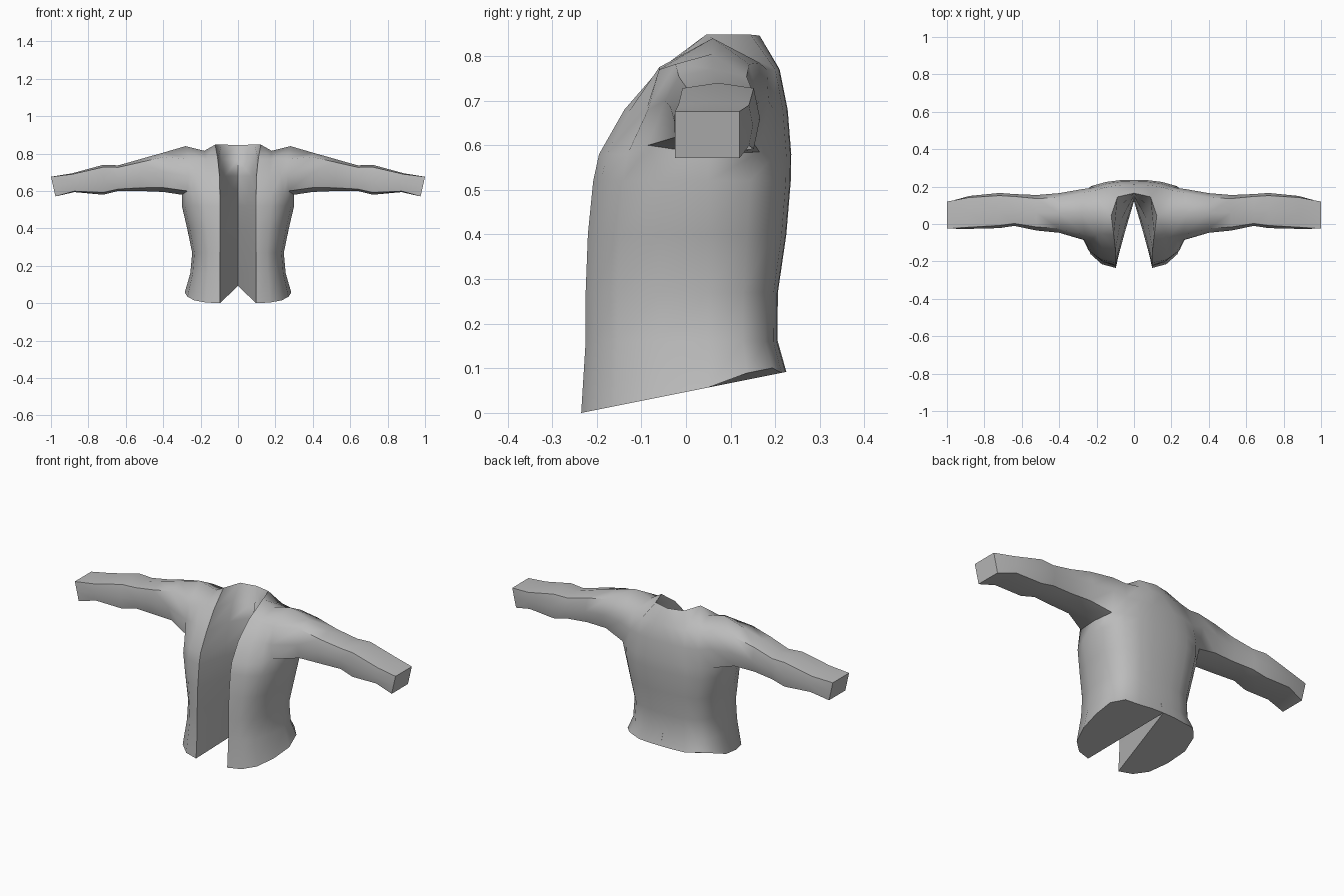
import bpy, bmesh

if "Cube" in bpy.data.objects:
    bpy.data.objects.remove(bpy.data.objects["Cube"])

bm = bmesh.new()


def strip(rows):
    """Bridge neighbouring rows of vertices, skipping cells marked None."""
    for a, b in zip(rows, rows[1:]):
        for j in range(len(a) - 1):
            face([a[j], a[j + 1], b[j + 1], b[j]])


def face(vs):
    if None in vs:
        return
    vs = list(dict.fromkeys(vs))
    if len(vs) > 2:
        bm.faces.new(vs)


# Torso half: each row runs from the front edge round the side to the back centre
FRONT = [(0, 0), (.4, .07), (.72, .26), (.92, .6), (1, 1)]
BACK = [(.94, .5), (.76, .82), (.5, .94), (.25, .99), (0, 1)]
YM = .05


def row(z, xf, yf, w, yb):
    pts = [[xf + (w - xf) * fx, yf + (YM - yf) * fy, z] for fx, fy in FRONT]
    pts += [[w * fx, YM + (yb - YM) * fy, z] for fx, fy in BACK]
    return pts


hem = row(0, .097, -.235, .285, .225)
for j, p in enumerate(hem):
    p[2] = .047 + .2 * p[1] + (.015 if j in (5, 6) else 0)
rows = [hem,
        row(.16, .097, -.225, .255, .205),
        row(.27, .097, -.225, .245, .206),
        row(.40, .097, -.22, .272, .225),
        row(.52, .097, -.208, .30, .235),
        row(.58, .097, -.195, .30, .236),
        row(.68, .099, -.138, .28, .228),
        row(.77, .108, -.06, .27, .21)]

# Armhole outline on the upper rows
rows[5][3:6] = [[.27, -.085, .60], [.30, .05, .58], [.28, .165, .585]]
rows[6][3], rows[6][5] = [.265, -.085, .68], [.285, .185, .70]
rows[7][2], rows[7][3], rows[7][5] = [.20, -.06, .775], [.26, -.06, .77], [.275, .165, .785]

grid = [[bm.verts.new(p) for p in r] for r in rows]
for r in grid[6:]:
    bm.verts.remove(r[4])
    r[4] = None

# Shoulder line and neckline share vertices between front and back
neck, dip, tip, neck_side, neck_back = [bm.verts.new(p) for p in (
    (.122, .045, .848), (.18, .06, .815), (.28, .06, .84),
    (.088, .145, .848), (0, .165, .846))]
grid.append([neck, neck, dip, tip, None, tip, dip, neck, neck_side, neck_back])
strip(grid)

# Sleeve: eight-sided rings leading out from the armhole
loop = [grid[5][3], grid[6][3], grid[7][3], tip,
        grid[7][5], grid[6][5], grid[5][5], grid[5][4]]
SHAPE = [(-1, -1), (-1, 0), (-1, 1), (0, 1), (1, 1), (1, 0), (1, -1), (0, -1)]
rings = [loop]
for x, y0, y1, z0, z1, k, lean in [
        (.40, -.047, .165, .595, .805, .78, 0),
        (.52, -.035, .155, .60, .771, .8, 0),
        (.64, -.01, .16, .60, .737, .85, 0),
        (.72, -.022, .166, .58, .74, .85, 0),
        (.88, -.026, .15, .594, .695, .9, .005),
        (.988, -.025, .12, .571, .676, 1, .012)]:
    ring = []
    for a, b in SHAPE:
        c = k if a and b else 1
        ring.append(bm.verts.new((x + b * lean, (y0 + y1) / 2 + a * c * (y1 - y0) / 2,
                                  (z0 + z1) / 2 + b * c * (z1 - z0) / 2)))
    rings.append(ring)
strip([r + r[:1] for r in rings])
face(rings[-1])

# Hem underside
face(grid[0])

# Walls of the front opening, running back to a centre seam
seam = [(.16, .206), (.27, .181), (.40, .150), (.52, .122), (.58, .126), (.68, .138), (.77, .152)]
inner = [[grid[0][0], grid[0][9]]]
wall = []
for i, (z, y) in enumerate(seam):
    f = grid[i + 1][0]
    bulge = max(0, z - .55) * .16
    mid = bm.verts.new((f.co.x / 2 + bulge, (f.co.y + y) / 2 + bulge, z))
    wall.append([f, mid, bm.verts.new((0, y, z))])
wall.append([neck, neck_side, neck_back])
face([grid[0][0], wall[0][0], wall[0][1]])
face([grid[0][0], wall[0][1], grid[0][9]])
face([grid[0][9], wall[0][1], wall[0][2]])
strip(wall)

# Mirror the half to make the whole garment
bmesh.ops.mirror(bm, geom=bm.verts[:] + bm.edges[:] + bm.faces[:], axis='X', merge_dist=.0005)
bmesh.ops.remove_doubles(bm, verts=bm.verts[:], dist=.0005)
bmesh.ops.recalc_face_normals(bm, faces=bm.faces[:])

mesh = bpy.data.meshes.new("jacket")
bm.to_mesh(mesh)
bm.free()
grey = bpy.data.materials.new("grey cloth")
grey.diffuse_color = (.5, .5, .5, 1)
grey.use_nodes = True
grey.node_tree.nodes["Principled BSDF"].inputs["Base Color"].default_value = grey.diffuse_color
mesh.materials.append(grey)
jacket = bpy.data.objects.new("jacket", mesh)
bpy.context.collection.objects.link(jacket)
bpy.context.view_layer.objects.active = jacket
jacket.select_set(True)
bpy.ops.object.shade_smooth_by_angle(angle=1.0)
